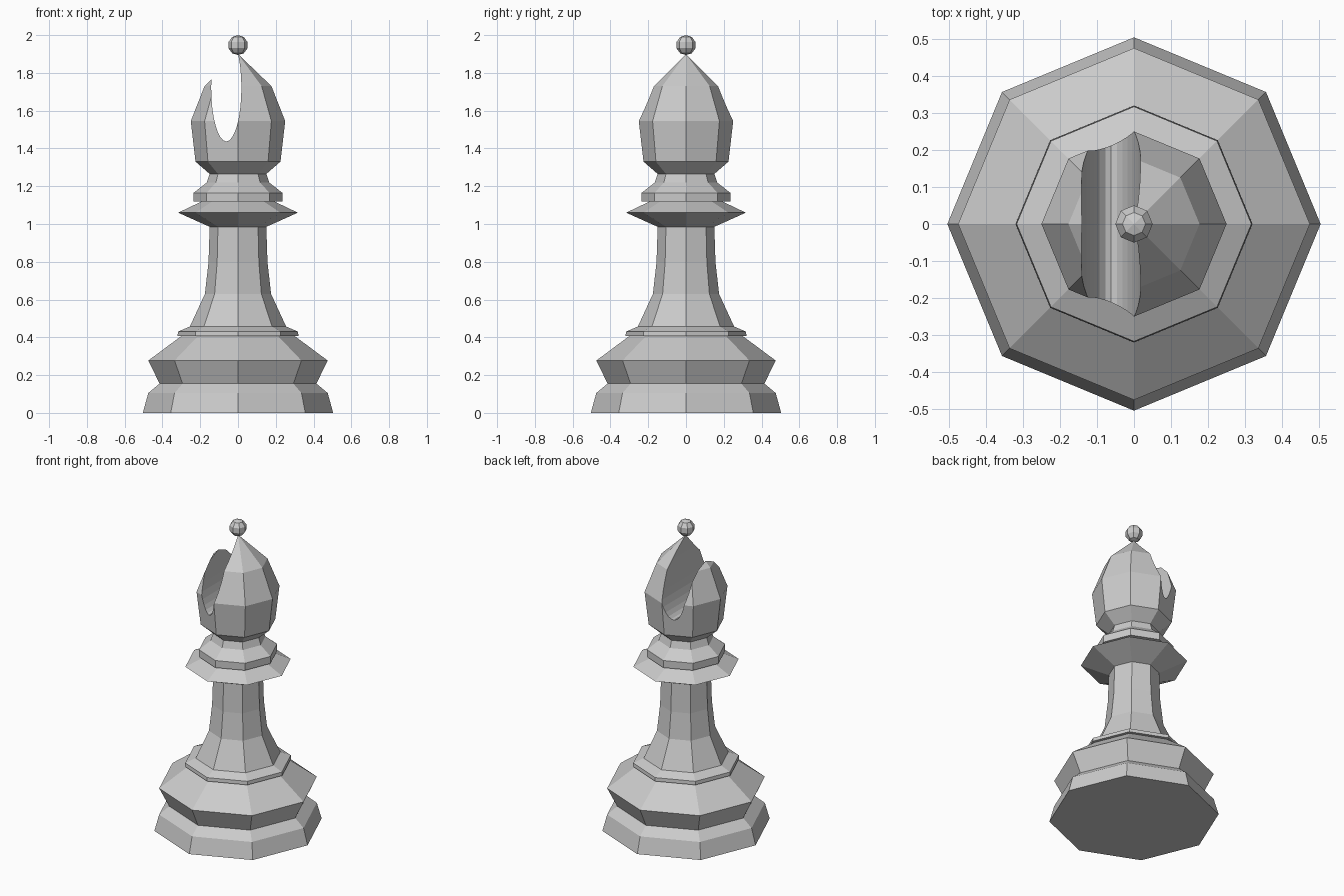
import bpy, bmesh, math
from mathutils import Matrix

if "Cube" in bpy.data.objects:
    bpy.data.objects.remove(bpy.data.objects["Cube"])

SIDES = 8


def new_object(name, bm):
    bmesh.ops.recalc_face_normals(bm, faces=bm.faces[:])
    mesh = bpy.data.meshes.new(name)
    bm.to_mesh(mesh)
    bm.free()
    obj = bpy.data.objects.new(name, mesh)
    bpy.context.collection.objects.link(obj)
    return obj


def lathe(name, profile, tip_z):
    """Eight-sided turned solid: flat bottom, pointed top."""
    bm = bmesh.new()
    rings = []
    for r, z in profile:
        rings.append([bm.verts.new((r * math.cos(2 * math.pi * i / SIDES),
                                    r * math.sin(2 * math.pi * i / SIDES), z))
                      for i in range(SIDES)])
    tip = bm.verts.new((0, 0, tip_z))
    bm.faces.new(rings[0])
    for i in range(SIDES):
        j = (i + 1) % SIDES
        for a, b in zip(rings, rings[1:]):
            bm.faces.new((a[i], a[j], b[j], b[i]))
        bm.faces.new((rings[-1][i], rings[-1][j], tip))
    return new_object(name, bm)


# Turned body: foot, stem, collar and pointed head
foot = [(0.504, 0), (0.475, 0.105), (0.415, 0.155), (0.475, 0.277),
        (0.30, 0.407), (0.32, 0.407), (0.318, 0.43), (0.255, 0.457)]
stem = [(0.175, 0.63), (0.156, 0.80), (0.15, 0.985)]
collar = [(0.317, 1.06), (0.195, 1.118), (0.235, 1.118), (0.235, 1.165),
          (0.165, 1.22), (0.15, 1.265)]
head = [(0.225, 1.33), (0.25, 1.545), (0.177, 1.73)]
body = lathe("body", foot + stem + collar + head, 1.9)

# Rounded slot through the head, running front to back
bm = bmesh.new()
bmesh.ops.create_cone(bm, cap_ends=True, segments=32, radius1=1, radius2=1, depth=1,
                      matrix=Matrix.Translation((-0.062, 0, 1.722))
                      @ Matrix.Diagonal((0.08, 1, 0.285, 1))
                      @ Matrix.Rotation(math.pi / 2, 4, 'X'))
cutter = new_object("slot_cutter", bm)
cutter.hide_render = True
mod = body.modifiers.new("slot", 'BOOLEAN')
mod.operation = 'DIFFERENCE'
mod.solver = 'EXACT'
mod.object = cutter
bpy.context.view_layer.objects.active = body
bpy.ops.object.modifier_apply(modifier=mod.name)
bpy.data.objects.remove(cutter)

# Small ball on the tip
bm = bmesh.new()
bmesh.ops.create_uvsphere(bm, u_segments=SIDES, v_segments=5, radius=0.053,
                          matrix=Matrix.Translation((0, 0, 1.947)))
new_object("finial_ball", bm)
